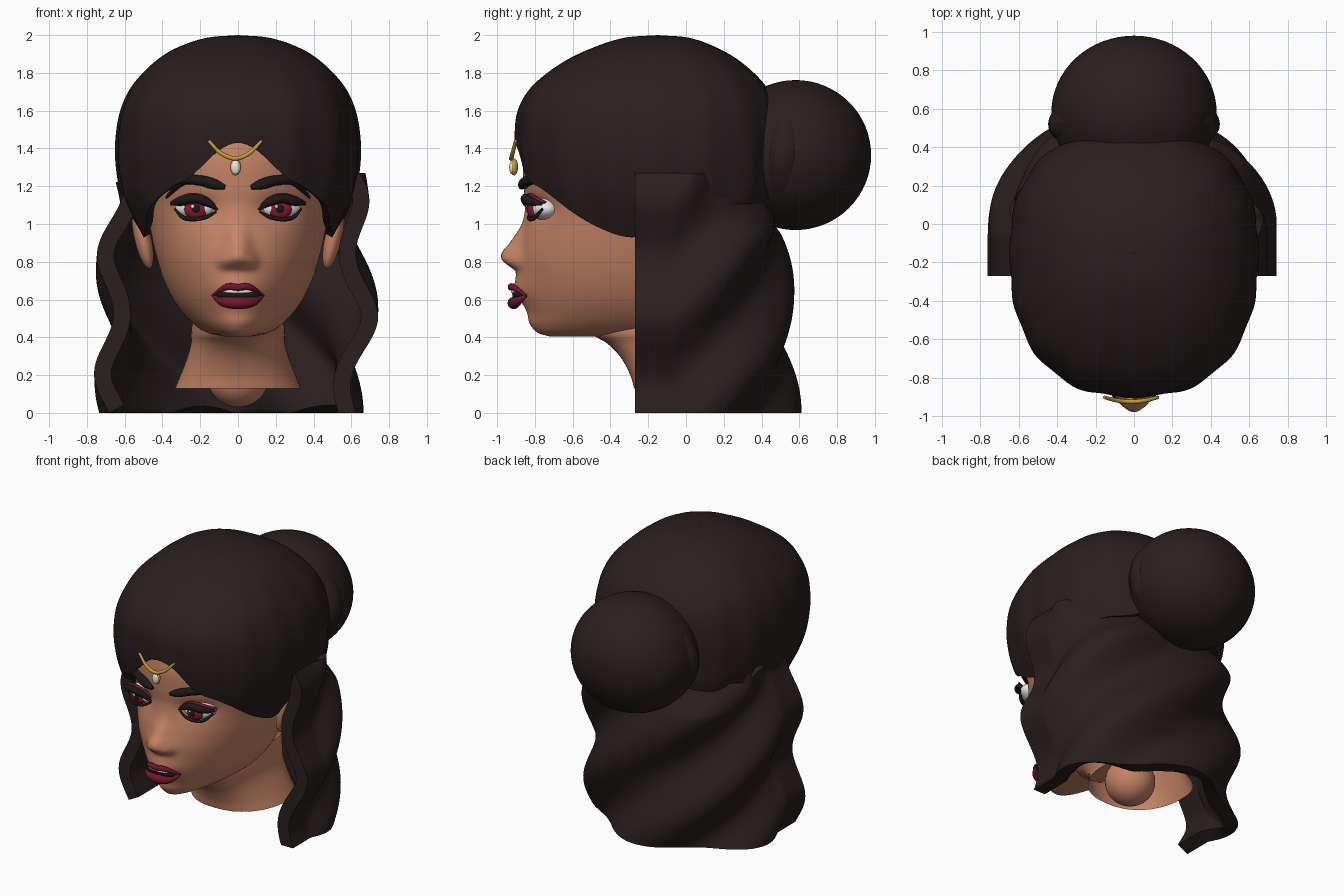
import bpy, bmesh, math
from mathutils import Vector, Matrix

cube = bpy.data.objects.get("Cube")
if cube:
    bpy.data.objects.remove(cube, do_unlink=True)


def material(name, rgb):
    m = bpy.data.materials.new(name)
    m.use_nodes = True
    m.diffuse_color = (*rgb, 1)
    m.node_tree.nodes["Principled BSDF"].inputs["Base Color"].default_value = (*rgb, 1)
    return m


HAIR = material("dark brown hair", (.0225, .0135, .0135))
SKIN = material("warm skin", (.56, .23, .13))
LIP = material("wine lips", (.16, .008, .026))
GOLD = material("gold", (.55, .33, .04))
WHITE = material("white", (.8, .8, .8))
IRIS = material("red iris", (.26, .01, .025))
BLACK = material("black lashes", (.012, .009, .009))


def clamp(t):
    return min(max(t, 0), 1)


def spline(table, t):
    """Smooth interpolation of table rows (key, values...)."""
    t = min(max(t, table[0][0]), table[-1][0])
    i = 0
    while i < len(table) - 2 and t > table[i + 1][0]:
        i += 1
    a, b = table[i], table[i + 1]
    p, n = table[max(i - 1, 0)], table[min(i + 2, len(table) - 1)]
    h = b[0] - a[0]
    s = (t - a[0]) / h
    out = []
    for k in range(1, len(a)):
        ma = (b[k] - p[k]) / (b[0] - p[0]) * h
        mb = (n[k] - a[k]) / (n[0] - a[0]) * h
        out.append(a[k] * (1 + 2 * s) * (1 - s) ** 2 + ma * s * (1 - s) ** 2
                   + b[k] * s * s * (3 - 2 * s) + mb * s * s * (s - 1))
    return out


def finish(name, bm, mat, thickness=0):
    me = bpy.data.meshes.new(name)
    bm.to_mesh(me)
    bm.free()
    ob = bpy.data.objects.new(name, me)
    bpy.context.collection.objects.link(ob)
    me.materials.append(mat)
    bpy.ops.object.select_all(action='DESELECT')
    ob.select_set(True)
    bpy.context.view_layer.objects.active = ob
    if thickness:
        mod = ob.modifiers.new("thickness", 'SOLIDIFY')
        mod.thickness = thickness
        mod.offset = -1
        bpy.ops.object.modifier_apply(modifier=mod.name)
    bpy.ops.object.shade_smooth_by_angle(angle=math.radians(70))
    return ob


def grid(name, point, nu, nv, mat, closed=True, ends=True, thickness=0):
    """Surface from point(u, v); closed wraps u, ends fills first and last rows."""
    bm = bmesh.new()
    cols = nu if closed else nu + 1
    rows = [[bm.verts.new(point(i / nu, j / nv)) for i in range(cols)]
            for j in range(nv + 1)]
    for low, high in zip(rows, rows[1:]):
        for i in range(nu):
            k = (i + 1) % cols
            bm.faces.new((low[i], low[k], high[k], high[i]))
    if ends:
        bm.faces.new(rows[0])
        bm.faces.new(rows[-1])
    bmesh.ops.recalc_face_normals(bm, faces=bm.faces)
    mid = sum((v.co for v in bm.verts), Vector()) / len(bm.verts)
    if sum(f.normal.dot(f.calc_center_median() - mid) * f.calc_area() for f in bm.faces) < 0:
        bmesh.ops.reverse_faces(bm, faces=bm.faces)
    return finish(name, bm, mat, thickness)


def ball(name, centre, radii, mat, turn_y=0, turn_z=0, segs=32):
    bm = bmesh.new()
    m = (Matrix.Translation(centre) @ Matrix.Rotation(turn_z, 4, 'Z')
         @ Matrix.Rotation(turn_y, 4, 'Y') @ Matrix.Diagonal((*radii, 1)))
    bmesh.ops.create_uvsphere(bm, u_segments=segs, v_segments=segs // 2, radius=1, matrix=m)
    return finish(name, bm, mat)


def tube(name, pts, mat, side=1):
    """Tapered tube through points (x, y, z, radius)."""
    table = [(i, p[0] * side, *p[1:]) for i, p in enumerate(pts)]

    def point(u, v):
        t = v * (len(pts) - 1)
        x, y, z, r = spline(table, t)
        a, b = spline(table, t - .05), spline(table, t + .05)
        tan = (Vector(b[:3]) - Vector(a[:3])).normalized()
        n1 = tan.cross(Vector((0, 1, 0))).normalized()
        n2 = n1.cross(tan)
        ang = u * math.tau
        return Vector((x, y, z)) + (n1 * math.cos(ang) + n2 * math.sin(ang)) * r
    return grid(name, point, 12, 28, mat)


def bump(a, s, power=2):
    return math.exp(-abs(a / s) ** power)


# Head: rows of height, half width, front y, back y
HEAD = [(.405, .09, -.72, -.2), (.42, .155, -.775, -.1), (.46, .222, -.81, 0), (.52, .285, -.828, .1),
        (.6, .343, -.85, .2), (.7, .392, -.872, .25), (.8, .425, -.885, .3), (.9, .45, -.875, .33),
        (1.0, .47, -.855, .36), (1.1, .49, -.85, .38), (1.2, .51, -.86, .4), (1.35, .53, -.86, .4),
        (1.5, .50, -.81, .35), (1.75, .33, -.55, .1)]
# Nose: height, projection, width
NOSE = [(.70, 0, .07), (.75, .012, .075), (.78, .053, .08), (.81, .088, .08), (.85, .092, .075),
        (.9, .058, .065), (1.0, .015, .055), (1.1, 0, .055)]


def relief(x, z):
    push, wide = spline(NOSE, z)
    ax = abs(x)
    return (-push * bump(x, wide, 2.5) - .02 * bump(ax - .075, .03) * bump(z - .8, .035)
            + .035 * bump(ax - .21, .1) * bump(z - 1.08, .06)
            - .045 * bump(x, .13) * bump(z - .65, .085)
            - .012 * bump(x, .1) * bump(z - .48, .05))


def face_y(x, z):
    w, f, _ = spline(HEAD, z)
    return -.25 + (f + .25) * math.sqrt(max(0, 1 - (x / w) ** 2)) + relief(x, z)


def head_point(u, v):
    z = .405 + 1.345 * v ** 1.6
    w, f, b = spline(HEAD, z)
    a = u * math.tau
    x, c = w * math.sin(a), math.cos(a)
    y = face_y(x, z) if c > 0 else -.25 - (b + .25) * c
    return Vector((x, y, z))


grid("head", head_point, 180, 110, SKIN)

# Neck, open below, flaring back to the shoulders, with its rounded stub
NECK = [(.13, .335, -.275, .36), (.2, .305, -.295, .33), (.3, .268, -.35, .3),
        (.37, .25, -.42, .28), (.42, .25, -.50, .27), (.55, .24, -.52, .27)]


def neck_point(u, v):
    z = .13 + .42 * v
    w, f, b = spline(NECK, z)
    s, c = math.sin(u * math.tau), math.cos(u * math.tau)
    x = w * math.copysign(abs(s) ** .85, s)
    return Vector((x, .08 + (f - .08) * c if c > 0 else .08 + (b - .08) * abs(c) ** .75, z))


grid("neck", neck_point, 72, 24, SKIN, ends=False)
ball("neck_stub", (0, -.04, .19), (.165, .165, .16), SKIN)

# Mouth
ball("mouth_inside", (0, -.885, .628), (.115, .035, .038), BLACK)
ball("teeth", (0, -.895, .643), (.085, .032, .017), WHITE)
tube("upper_lip", [(-.135, -.845, .62, .006), (-.06, -.915, .666, .017), (0, -.925, .664, .018),
                   (.06, -.915, .666, .017), (.135, -.845, .62, .006)], LIP)
tube("lower_lip", [(-.135, -.845, .62, .006), (-.08, -.895, .59, .026), (0, -.912, .582, .033),
                   (.08, -.895, .59, .026), (.135, -.845, .62, .006)], LIP)

# Eyes, lashes, brows and ears
UPPER = [(.11, -.83, 1.075, .006), (.16, -.845, 1.112, .02), (.23, -.85, 1.135, .025),
         (.30, -.82, 1.12, .024), (.355, -.765, 1.105, .007)]
LOWER = [(.115, -.825, 1.065, .005), (.17, -.832, 1.036, .01), (.23, -.825, 1.025, .011),
         (.29, -.80, 1.034, .011), (.335, -.76, 1.08, .006)]
BROW = [(.07, 1.195, .012), (.13, 1.212, .028), (.2, 1.23, .027), (.29, 1.228, .023), (.38, 1.14, .006)]
for s, side in ((1, "left"), (-1, "right")):
    ball(side + "_eyeball", (s * .228, -.755, 1.08), (.108, .075, .058), WHITE, turn_z=s * .35)
    ball(side + "_iris", (s * .222, -.81, 1.078), (.063, .031, .052), IRIS)
    ball(side + "_pupil", (s * .222, -.835, 1.08), (.024, .01, .024), BLACK, segs=16)
    ball(side + "_eye_glint", (s * .222 - .018, -.84, 1.092), (.01, .007, .01), WHITE, segs=12)
    tube(side + "_upper_lash", UPPER, BLACK, s)
    tube(side + "_lid_shadow", [(x, y + .022, z + .01, r * .8) for x, y, z, r in UPPER], LIP, s)
    tube(side + "_lower_lash", LOWER, BLACK, s)
    tube(side + "_brow", [(x, face_y(x, z) - .02, z, r) for x, z, r in BROW], BLACK, s)
    ball(side + "_ear", (s * .505, -.18, .93), (.045, .075, .17), SKIN, turn_y=s * .22)

# Hair cap: row index, height, half width, front y, back y
CAP = [(0, 2.0, .002, -.152, -.148), (1, 1.985, .17, -.33, .02), (2, 1.93, .33, -.5, .17),
       (3, 1.85, .45, -.66, .3), (4, 1.73, .56, -.81, .42), (5, 1.6, .62, -.885, .48),
       (6, 1.45, .645, -.9, .5), (7, 1.3, .642, -.885, .5), (8, 1.15, .612, -.85, .5),
       (9, 1.0, .545, -.80, .47), (10, .85, .46, -.76, .44)]
# Hairline: degrees from the front, height
HAIRLINE = [(0, 1.43), (4, 1.42), (8, 1.39), (20, 1.25), (30, 1.19), (40, 1.12), (55, .995),
            (73, .93), (86, .96), (105, 1.06), (122, 1.10), (142, 1.11), (160, 1.15), (180, 1.15)]


def cap_point(u, v):
    a = (u - .5) * math.tau
    edge = spline(HAIRLINE, abs(math.degrees(a)))[0]
    z, w, f, b = spline(CAP, v * (5 + (1.6 - edge) / .15))
    s, c = math.sin(a), math.cos(a)
    d = -.15 - f if c > 0 else b + .15
    n = 2.4
    r = ((abs(s) / w) ** n + (abs(c) / d) ** n) ** (-1 / n)
    r *= 1 + .01 * v * math.cos(16 * a)
    return Vector((r * s, -.15 - r * c, z))


grid("hair_cap", cap_point, 160, 60, HAIR, ends=False, thickness=.04)

# Long back hair: height, half width, back y
FALL = [(0, .66, .56), (.3, .69, .55), (.6, .70, .525), (1.0, .67, .50), (1.27, .635, .42)]
# Top edge: distance from the nearer front edge, height
FALL_TOP = [(0, 1.27), (.17, 1.27), (.18, 1.27), (.23, 1.15), (.24, 1.15), (.5, 1.15)]


def fall_point(u, v):
    straight = .13
    inner = min(u, 1 - u)
    z = v * (spline(FALL_TOP, inner)[0] - (.05 if u > .5 and inner < .2 else 0))
    w, b = spline(FALL, z)
    crest = .5 + 1.65 * clamp((u - .1) / .8)
    fold = .052 * math.cos(math.tau * (z - crest) / .65)
    # Folds fade and tuck in where the back meets the cap
    tuck = clamp((inner - .15) / .1) * clamp((z - .95) / .2)
    fold = fold * (1 - tuck) - .03 * tuck
    w, b = w + fold, b + fold
    lean = -.01 - .03 * max(0, 1 - z / .5)
    if inner < straight:
        x, y = math.copysign(w, .5 - u), -.27 * (1 - inner / straight)
    else:
        a = math.pi * (u - straight) / (1 - 2 * straight)
        x, y = w * math.cos(a), b * math.sin(a)
    return Vector((x + lean, y, z))


fall = grid("long_back_hair", fall_point, 110, 60, HAIR, closed=False, ends=False, thickness=.09)
for vert in fall.data.vertices:
    vert.co.z = max(vert.co.z, 0)
    vert.co.y = max(vert.co.y, -.275)

# Bun and the lock wrapped round its base
ball("hair_bun", (0, .58, 1.365), (.43, .4, .397), HAIR, segs=64)


def wrap_point(u, v):
    a, b = u * math.tau, v * math.tau
    r = .36 + .087 * math.cos(b)
    return Vector((r * math.cos(a), .52 + .09 * math.sin(b) + .02 * math.sin(a), 1.37 + r * .78 * math.sin(a)))


grid("bun_wrap", wrap_point, 64, 20, HAIR, ends=False)

# Forehead jewel
tube("forehead_chain", [(-.155, -.902, 1.44, .009), (-.09, -.918, 1.375, .011), (-.015, -.925, 1.347, .012),
                        (.06, -.918, 1.375, .011), (.125, -.902, 1.44, .009)], GOLD)
ball("pendant_setting", (-.013, -.91, 1.302), (.029, .021, .045), GOLD, segs=24)
ball("pendant_pearl", (-.013, -.922, 1.3), (.024, .014, .036), WHITE, segs=24)
